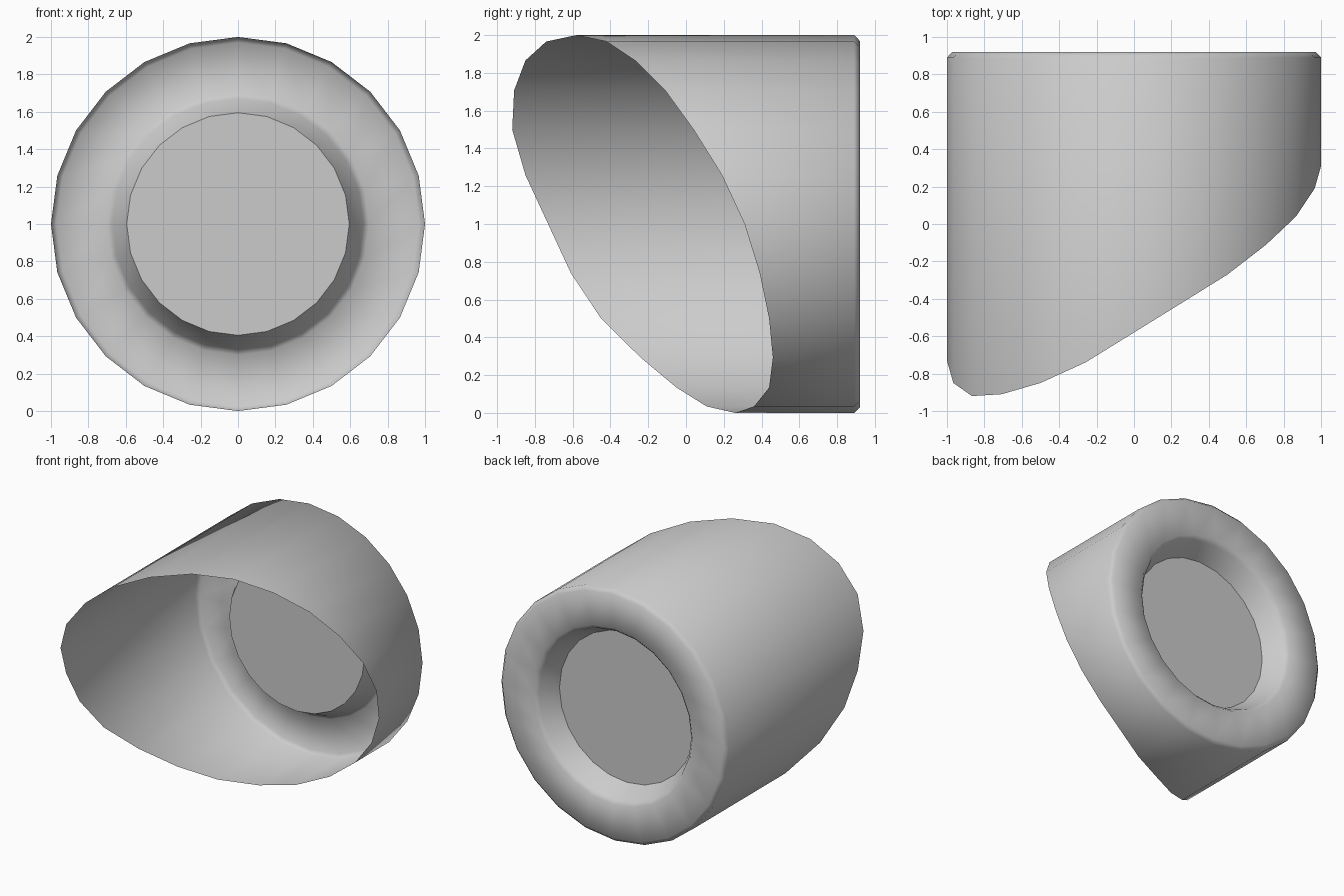
import bpy, bmesh, math

if "Cube" in bpy.data.objects:
    bpy.data.objects.remove(bpy.data.objects["Cube"])

SIDES = 24
# y of the slanted front rim, from the top vertex round towards +x
RIM = [-.58, -.42, -.27, -.11, .04, .19, .31, .39, .44, .46, .44, .36,
       .26, .11, -.05, -.24, -.45, -.61, -.73, -.85, -.92, -.91, -.85, -.74]
# (radius, y) from the outer back edge in to the recessed disc
PROFILE = [(1, .89), (.97, .92), (.70, .92), (.67, .89), (.595, .74)]


def ring(bm, radius, ys):
    verts = []
    for i, y in enumerate(ys):
        a = 2 * math.pi * i / SIDES
        verts.append(bm.verts.new((radius * math.sin(a), y, 1 + radius * math.cos(a))))
    return verts


def finish(bm, name, smooth):
    bmesh.ops.recalc_face_normals(bm, faces=bm.faces)
    for f in bm.faces:
        f.smooth = smooth
    mesh = bpy.data.meshes.new(name)
    bm.to_mesh(mesh)
    bm.free()
    obj = bpy.data.objects.new(name, mesh)
    bpy.context.collection.objects.link(obj)
    return obj


# Thin open tube with slanted mouth and rolled-in back ring
bm = bmesh.new()
rings = [ring(bm, 1, RIM)] + [ring(bm, r, [y] * SIDES) for r, y in PROFILE]
for a, b in zip(rings, rings[1:]):
    for i in range(SIDES):
        j = (i + 1) % SIDES
        bm.faces.new((a[i], b[i], b[j], a[j]))
finish(bm, "slanted_shell", True)

# Flat disc closing the recess
bm = bmesh.new()
bm.faces.new(ring(bm, .595, [.74] * SIDES))
finish(bm, "recessed_disc", False)
